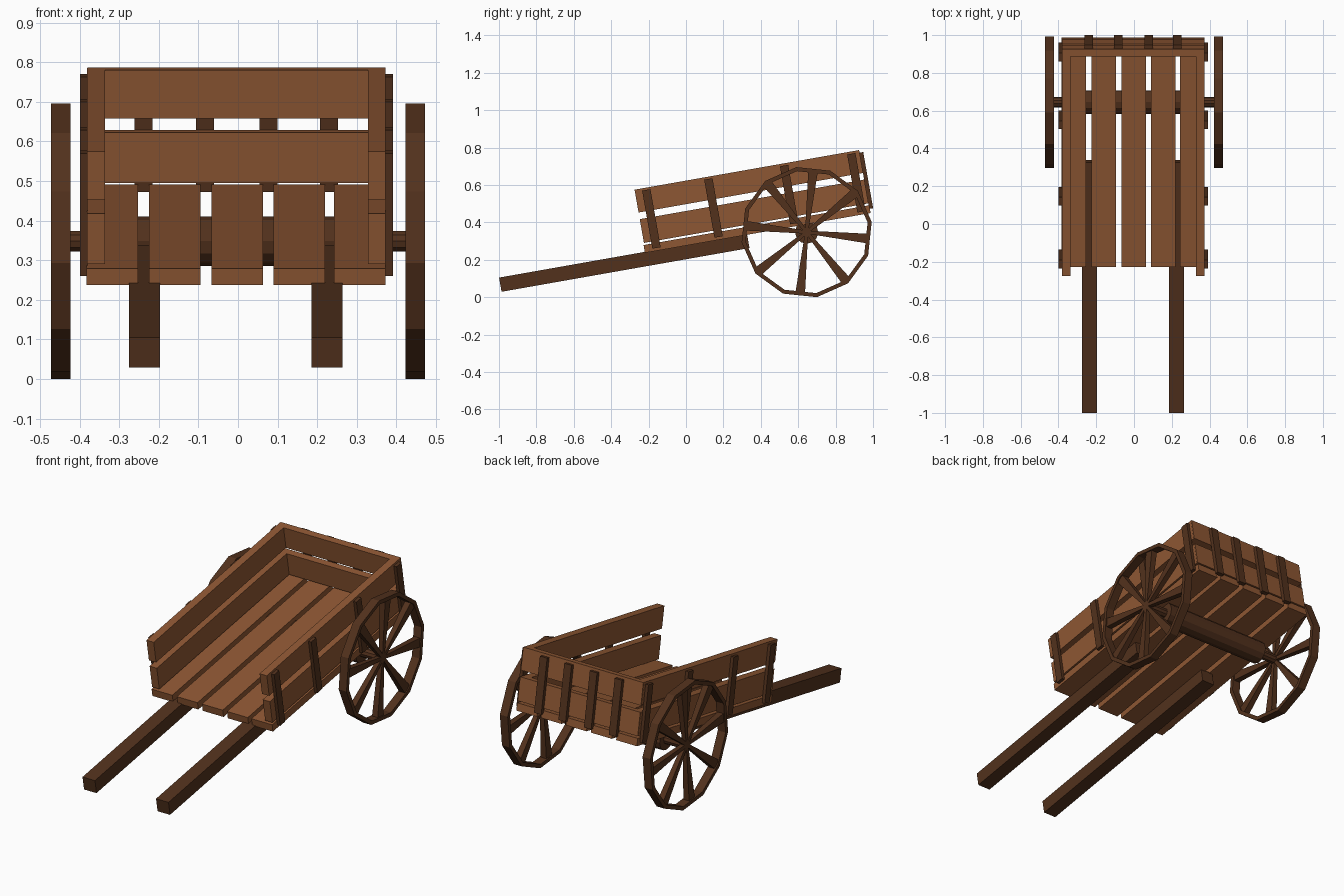
import bpy, bmesh, math
from mathutils import Matrix, Vector

if "Cube" in bpy.data.objects:
    bpy.data.objects.remove(bpy.data.objects["Cube"])

TILT = Matrix.Rotation(math.radians(10), 4, 'X')
CX = -0.004                      # body sits a hair off centre
WY, WZ, WR = 0.645, 0.348, 0.352  # wheel centre and radius


def material(name, col):
    m = bpy.data.materials.new(name)
    m.diffuse_color = (*col, 1)
    m.use_nodes = True
    m.node_tree.nodes["Principled BSDF"].inputs["Base Color"].default_value = m.diffuse_color
    return m


LIGHT = material("plank_wood", (0.27, 0.095, 0.033))
DARK = material("dark_wood", (0.085, 0.031, 0.012))


def finish(name, bm, mat):
    bmesh.ops.recalc_face_normals(bm, faces=bm.faces)
    me = bpy.data.meshes.new(name)
    bm.to_mesh(me)
    bm.free()
    me.materials.append(mat)
    ob = bpy.data.objects.new(name, me)
    bpy.context.collection.objects.link(ob)
    return ob


def board(name, x, y, z, mat):
    """Box from (min, max) ranges in the tilted cart frame."""
    bm = bmesh.new()
    bmesh.ops.create_cube(bm, size=1)
    for v in bm.verts:
        v.co = [r[0] + (c + 0.5) * (r[1] - r[0]) for c, r in zip(v.co, (x, y, z))]
    bm.transform(TILT)
    return finish(name, bm, mat)


def rod(name, radius, half, sides):
    bm = bmesh.new()
    bmesh.ops.create_cone(bm, cap_ends=True, segments=sides, radius1=radius,
                          radius2=radius, depth=2 * half)
    bm.transform(Matrix.Translation((0, WY, WZ)) @ Matrix.Rotation(math.pi / 2, 4, 'Y'))
    return finish(name, bm, DARK)


# Floor planks
for x in (-0.383, -0.225, -0.067, 0.09, 0.243):
    board("floor_plank", (x, x + 0.13), (-0.175, 1.05), (0.272, 0.314), LIGHT)

# Side and tail planks, two rows each
for row in ((0.325, 0.454), (0.490, 0.614)):
    for s in (-1, 1):
        board("side_plank", sorted((CX + s * 0.332, CX + s * 0.377)), (-0.171, 1.042), row, LIGHT)
    board("tail_plank", (CX - 0.3765, CX + 0.3765), (1.01, 1.048), row, LIGHT)

# Battens on the sides and tail, and the pull handles
for s in (-1, 1):
    for u in (-0.132, 0.205, 0.616, 0.981):
        board("side_batten", sorted((CX + s * 0.376, CX + s * 0.395)), (u, u + 0.045), (0.287, 0.602), DARK)
    hx = -0.0055 + s * 0.2305
    board("handle", (hx - 0.039, hx + 0.039), (-0.966, 0.38), (0.200, 0.277), DARK)
for x in (-0.239, -0.083, 0.077, 0.23):
    board("tail_batten", (x - 0.0225, x + 0.0225), (1.047, 1.068), (0.295, 0.6), DARK)

# Axle
rod("axle", 0.027, 0.455, 10)
rod("axle_beam", 0.062, 0.33, 12)


def wheel(name, x0, x1):
    bm = bmesh.new()
    # Twelve-sided rim
    rings = []
    for k in range(12):
        a = math.radians(9 + 30 * k)
        rings.append([bm.verts.new((x, WY + r * math.cos(a), WZ + r * math.sin(a)))
                      for x, r in ((x0, WR), (x1, WR), (x1, WR - 0.022), (x0, WR - 0.022))])
    for k in range(12):
        a, b = rings[k], rings[(k + 1) % 12]
        for j in range(4):
            bm.faces.new((a[j], a[(j + 1) % 4], b[(j + 1) % 4], b[j]))
    # Spokes, widening from hub to rim
    xm = (x0 + x1) / 2
    for k in range(8):
        a = math.radians(-6 + 45 * k)
        d, n = Vector((0, math.cos(a), math.sin(a))), Vector((0, -math.sin(a), math.cos(a)))
        c = Vector((xm, WY, WZ))
        ends = [[bm.verts.new(c + d * r + n * (w * i) + Vector((h * j, 0, 0)))
                 for i, j in ((-1, -1), (1, -1), (1, 1), (-1, 1))]
                for r, w, h in ((0.0, 0.008, 0.012), (0.332, 0.026, 0.018))]
        for j in range(4):
            bm.faces.new((ends[0][j], ends[0][(j + 1) % 4], ends[1][(j + 1) % 4], ends[1][j]))
        bm.faces.new(ends[0])
        bm.faces.new(ends[1])
    return finish(name, bm, DARK)


wheel("left_wheel", -0.472, -0.423)
wheel("right_wheel", 0.423, 0.472)
